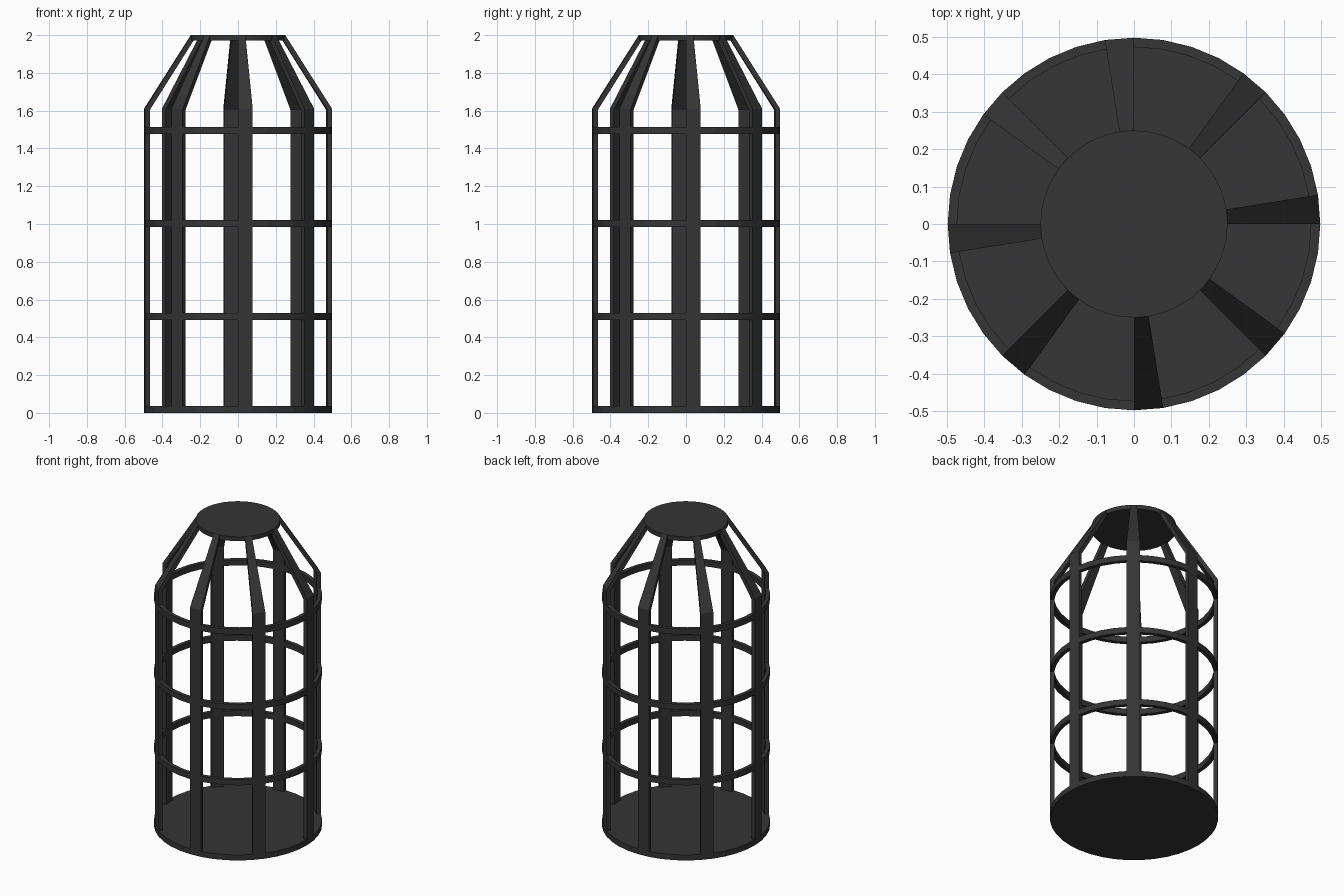
import bpy, bmesh
from math import cos, sin, tau

if "Cube" in bpy.data.objects:
    bpy.data.objects.remove(bpy.data.objects["Cube"])

SEG = 40            # facets around the cage
R, RI = 0.498, 0.473  # outer / inner radius

mat = bpy.data.materials.new("dark_metal")
mat.diffuse_color = (0.035, 0.035, 0.035, 1)
mat.use_nodes = True
mat.node_tree.nodes["Principled BSDF"].inputs["Base Color"].default_value = mat.diffuse_color


def finish(name, bm):
    bmesh.ops.recalc_face_normals(bm, faces=bm.faces)
    me = bpy.data.meshes.new(name)
    bm.to_mesh(me)
    bm.free()
    me.materials.append(mat)
    ob = bpy.data.objects.new(name, me)
    bpy.context.collection.objects.link(ob)


def sweep(name, profile, start, count):
    """Turn a closed (r, z) profile through count facets."""
    bm = bmesh.new()
    full = count == SEG
    cols = []
    for i in range(count if full else count + 1):
        a = tau * (start + i) / SEG
        cols.append([bm.verts.new((r * cos(a), r * sin(a), z)) for r, z in profile])
    n = len(profile)
    for i in range(count):
        a, b = cols[i], cols[(i + 1) % len(cols)]
        for j in range(n):
            k = (j + 1) % n
            bm.faces.new((a[j], b[j], b[k], a[k]))
    if not full:
        bm.faces.new(cols[0])
        bm.faces.new(cols[-1])
    finish(name, bm)


def disc(name, r0, r1, z0, z1):
    bm = bmesh.new()
    rings = [[bm.verts.new((r * cos(tau * i / SEG), r * sin(tau * i / SEG), z))
              for i in range(SEG)] for r, z in ((r0, z0), (r1, z1))]
    for i in range(SEG):
        j = (i + 1) % SEG
        bm.faces.new((rings[0][i], rings[0][j], rings[1][j], rings[1][i]))
    for ring in rings:
        bm.faces.new(ring)
    finish(name, bm)


# base plate and top cap
disc("base_plate", R, R, 0, 0.036)
disc("top_cap", 0.25, 0.25, 1.972, 2.0)

# horizontal hoops
for n, z in enumerate((0.491, 0.984, 1.476)):
    sweep(f"hoop_{n + 1}", [(RI, z), (R, z), (R, z + 0.037), (RI, z + 0.037)], 0, SEG)

# bent upright bars, one facet wide, every fifth facet
bar = [(R, 0), (R, 1.61), (0.25, 2.0), (0.237, 1.973), (RI, 1.603), (RI, 0)]
for n in range(8):
    sweep(f"upright_bar_{n + 1}", bar, 5 * n, 1)
